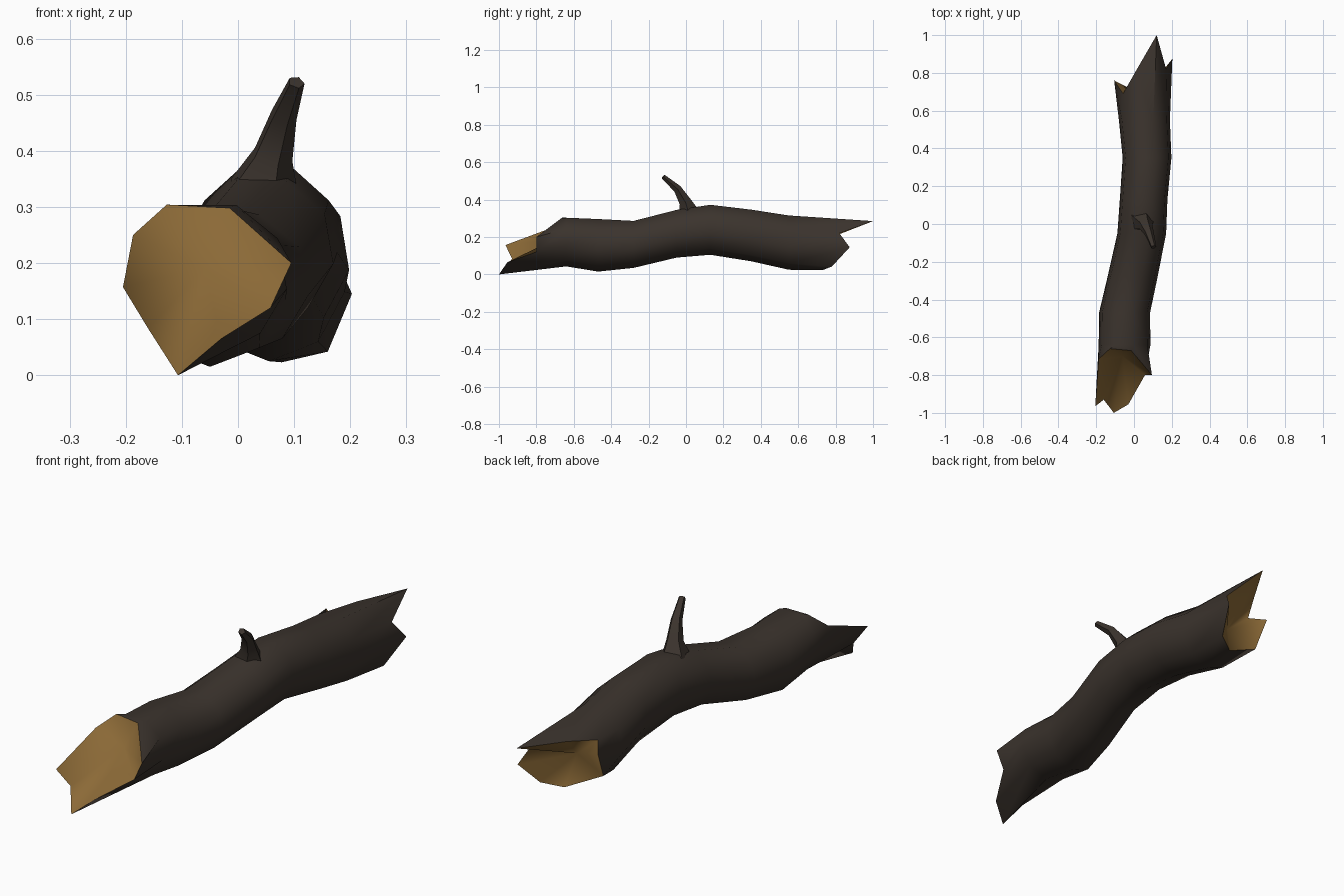
import bpy, bmesh, math
from mathutils import Vector

if "Cube" in bpy.data.objects:
    bpy.data.objects.remove(bpy.data.objects["Cube"])

SIDES = 9


def material(name, rgb):
    m = bpy.data.materials.new(name)
    m.diffuse_color = (*rgb, 1)
    m.use_nodes = True
    m.node_tree.nodes["Principled BSDF"].inputs["Base Color"].default_value = m.diffuse_color
    return m


BARK = material("dark bark", (0.043, 0.033, 0.026))
WOOD = material("bare wood", (0.26, 0.143, 0.038))


def ring_in_bounds(y, x0, x1, z0, z1):
    """Nine-sided cross-section that exactly fills the given x and z limits."""
    angles = [math.radians(30 + 360 / SIDES * k) for k in range(SIDES)]
    cs, sn = [math.cos(a) for a in angles], [math.sin(a) for a in angles]
    fit = lambda v, vs, lo, hi: lo + (hi - lo) * (v - min(vs)) / (max(vs) - min(vs))
    return [(fit(c, cs, x0, x1), y, fit(s, sn, z0, z1)) for c, s in zip(cs, sn)]


def finish(name, bm, mat, angle):
    bmesh.ops.recalc_face_normals(bm, faces=bm.faces)
    me = bpy.data.meshes.new(name)
    bm.to_mesh(me)
    bm.free()
    me.materials.append(mat)
    ob = bpy.data.objects.new(name, me)
    bpy.context.collection.objects.link(ob)
    bpy.ops.object.select_all(action='DESELECT')
    ob.select_set(True)
    bpy.context.view_layer.objects.active = ob
    bpy.ops.object.shade_smooth_by_angle(angle=math.radians(angle))
    return ob


def loft(name, rings, mat, angle, cap=False):
    bm = bmesh.new()
    vs = [[bm.verts.new(p) for p in r] for r in rings]
    n = len(rings[0])
    for a, b in zip(vs, vs[1:]):
        for k in range(n):
            j = (k + 1) % n
            bm.faces.new((a[k], a[j], b[j], b[k]))
    if cap:
        bm.faces.new(vs[-1])
    return finish(name, bm, mat, angle)


def hollow(name, rim, centre, outward):
    """Fan from the splintered rim to a point set into the log."""
    bm = bmesh.new()
    vs = [bm.verts.new(p) for p in rim]
    c = bm.verts.new(centre)
    for k in range(len(vs)):
        bm.faces.new((vs[k], vs[(k + 1) % len(vs)], c))
    ob = finish(name, bm, WOOD, 120)
    if sum(p.normal.y * p.area for p in ob.data.polygons) * outward < 0:
        ob.data.flip_normals()


# Splintered rims at both ends
front_rim = [(0.095, -0.80, 0.20), (-0.015, -0.67, 0.298), (-0.127, -0.66, 0.304),
             (-0.187, -0.715, 0.25), (-0.205, -0.965, 0.157), (-0.16, -0.93, 0.083),
             (-0.107, -1.0, 0.0), (-0.03, -0.955, 0.065), (0.058, -0.80, 0.12)]
back_rim = [(0.17, 0.82, 0.22), (0.12, 1.0, 0.285), (0.01, 0.81, 0.272),
            (-0.058, 0.69, 0.252), (-0.105, 0.76, 0.23), (-0.09, 0.70, 0.106),
            (0.078, 0.73, 0.023), (0.16, 0.78, 0.042), (0.203, 0.875, 0.145)]

# Trunk sections: y, left, right, bottom, top
sections = [(-0.64, -0.187, 0.087, 0.043, 0.303), (-0.47, -0.185, 0.085, 0.015, 0.296),
            (-0.28, -0.14, 0.125, 0.035, 0.286), (-0.05, -0.088, 0.17, 0.09, 0.345),
            (0.13, -0.075, 0.177, 0.105, 0.372), (0.35, -0.06, 0.198, 0.07, 0.346),
            (0.55, -0.08, 0.19, 0.025, 0.315)]
loft("log_bark", [front_rim] + [ring_in_bounds(*s) for s in sections] + [back_rim], BARK, 55)

# Bare wood inside the broken ends
hollow("front_broken_wood", front_rim, (-0.06, -0.70, 0.19), -1)
hollow("back_broken_wood", back_rim, (0.05, 0.68, 0.16), 1)

# Bent twig stub on top: centre and radius, rings square to the path
path = [((0.042, 0.015, 0.325), 0.07), ((0.06, -0.005, 0.39), 0.038),
        ((0.08, -0.048, 0.46), 0.025), ((0.104, -0.122, 0.522), 0.015)]
pts = [Vector(p) for p, _ in path]
twig = []
for i, (p, r) in enumerate(path):
    t = (pts[min(i + 1, 3)] - pts[max(i - 1, 0)]).normalized()
    u = Vector((1, 0, 0))
    u = (u - t * u.dot(t)).normalized()
    v = t.cross(u)
    twig.append([pts[i] + r * (math.cos(a) * u + 0.9 * math.sin(a) * v)
                 for a in (math.tau * k / 5 for k in range(5))])
loft("twig_stub", twig, BARK, 45, cap=True)
